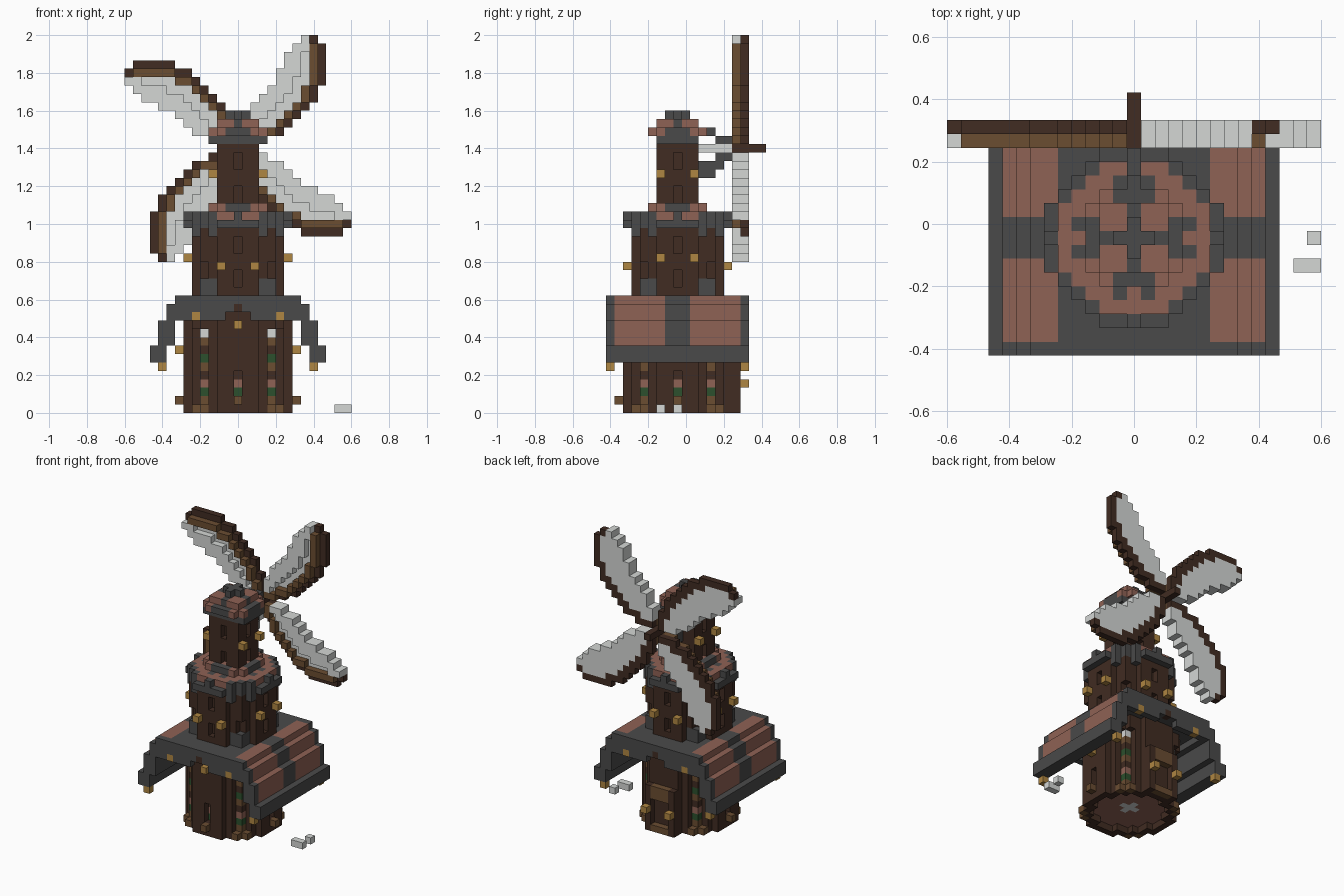
import bpy
import bmesh
from mathutils import Vector

if "Cube" in bpy.data.objects:
    bpy.data.objects.remove(bpy.data.objects["Cube"], do_unlink=True)

V = 2 / 45      # edge of one block
CY = -1         # tower axis along y, in blocks
COLOURS = {
    "dark_wood": (0.052, 0.025, 0.016),
    "light_wood": (0.145, 0.074, 0.031),
    "slate": (0.068, 0.068, 0.068),
    "clay": (0.275, 0.122, 0.09),
    "canvas": (0.66, 0.68, 0.665),
    "lamp_gold": (0.43, 0.24, 0.054),
    "leaf": (0.025, 0.08, 0.026),
}
NAMES = list(COLOURS)
MATS = []
for name, rgb in COLOURS.items():
    m = bpy.data.materials.new(name)
    m.use_nodes = True
    m.diffuse_color = (*rgb, 1)
    bsdf = next(n for n in m.node_tree.nodes if n.type == "BSDF_PRINCIPLED")
    bsdf.inputs["Base Color"].default_value = (*rgb, 1)
    bsdf.inputs["Roughness"].default_value = 0.9
    MATS.append(m)

DIRS = [Vector(d) for d in ((1, 0, 0), (-1, 0, 0), (0, 1, 0), (0, -1, 0), (0, 0, 1), (0, 0, -1))]


def make(name, blocks):
    """Turn a dict of block position -> colour into one mesh of outer faces."""
    bm = bmesh.new()
    for pos, colour in blocks.items():
        c = Vector(pos)
        for n in DIRS:
            if tuple(int(a) for a in c + n) in blocks:
                continue
            u = Vector((n.y, n.z, n.x))
            w = n.cross(u)
            quad = [c + (n + u * a + w * b) / 2 for a, b in ((-1, -1), (1, -1), (1, 1), (-1, 1))]
            f = bm.faces.new([bm.verts.new((q + Vector((0, 0, 0.5))) * V) for q in quad])
            f.material_index = NAMES.index(colour)
    bmesh.ops.remove_doubles(bm, verts=bm.verts, dist=V * 0.01)
    me = bpy.data.meshes.new(name)
    bm.to_mesh(me)
    bm.free()
    for m in MATS:
        me.materials.append(m)
    ob = bpy.data.objects.new(name, me)
    bpy.context.collection.objects.link(ob)


def box(b, xs, ys, zs, colour):
    for i in range(xs[0], xs[1] + 1):
        for j in range(ys[0], ys[1] + 1):
            for k in range(zs[0], zs[1] + 1):
                b[i, j, k] = colour


def disc(b, r2, zs, colour, inner=-1):
    """Stepped round layer about the tower axis."""
    for i in range(-7, 8):
        for d in range(-7, 8):
            if inner < i * i + d * d <= r2:
                for k in range(zs[0], zs[1] + 1):
                    b[i, d + CY, k] = colour


def side(s, t, d, k):
    """Block on side s, t along the wall and d out from the axis."""
    x, y = ((t, -d), (d, t), (-t, d), (-d, -t))[s]
    return x, y + CY, k


# Lower tower: raised clay floor, flower windows on the sides and corners
base, planters = {}, {}
disc(base, 41, (0, 0), "dark_wood", 26)
disc(base, 41, (1, 12), "dark_wood")
disc(base, 26, (1, 1), "clay")
disc(base, 1, (1, 1), "canvas")
for s in range(4):
    corner = {1: "light_wood", 2: "leaf", 3: "clay", 5: "light_wood", 6: "leaf",
              8: "light_wood", 9: "canvas"}
    for k in range(1, 10):
        base[side(s, 4, 4, k)] = corner.get(k, "dark_wood")
        for t in (-4, 4):
            del base[side(s, t, 5, k)]
    for t in (-4, 4):
        base[side(s, t, 5, 0)] = "light_wood"
    if s != 2:
        for k, colour in ((2, "leaf"), (3, "clay"), (4, "dark_wood")):
            del base[side(s, 0, 6, k)]
            base[side(s, 0, 5, k)] = colour
        planters[side(s, 0, 7, 1)] = "light_wood"
make("lower_tower", base)
make("planters", planters)

# Door and porch on the back
door = {}
for x in (-2, 2):
    box(door, (x, x), (6, 6), (0, 6), "dark_wood")
box(door, (-1, 1), (6, 6), (5, 6), "light_wood")
box(door, (-1, 1), (6, 6), (0, 0), "light_wood")
make("door_frame", door)

# Wide gable roof with tiled slopes, slate frame and slate lining
roof = {}
SLOPE = {10: (6, 7), 9: (6, 10), 8: (8, 12), 7: (11, 13)}
TILE_FROM = {9: 8, 8: 11, 7: 13, 6: 13}
for i in range(-10, 11):
    for j in range(-9, 8):
        lo, hi = SLOPE.get(abs(i), (12, 13))
        tiled = abs(i) in TILE_FROM and j not in (-9, 7) and not -2 <= j <= 0
        for k in range(lo, hi + 1):
            if k < 13 and i * i + (j - CY) ** 2 <= 41:
                continue
            roof[i, j, k] = "clay" if tiled and k >= TILE_FROM[abs(i)] else "slate"
for j in (-9, 7):
    for i in (-6, -4, -3, -2, 2, 3, 4, 6):
        roof[i, j, 11] = "slate"
    roof[0, j, 12] = "dark_wood"
make("main_roof", roof)

# Middle tower with slot windows, slate feet and brackets
mid = {}
disc(mid, 29, (14, 21), "dark_wood")
for s in range(4):
    for k in (15, 16, 19, 20):
        del mid[side(s, 0, 5, k)]
    for k in range(18, 22):
        mid[side(s, 4, 4, k)] = "dark_wood"
    for t in (-3, 3):
        for k in (14, 15):
            mid[side(s, t, 4, k)] = "slate"
            mid[side(s, t + t // 3, 4, k)] = "slate"
        mid[side(s, t, 4, 21)] = "slate"
        mid[side(s, t, 5, 21)] = "slate"
make("middle_tower", mid)

# Balcony with clay floor and battlements
balcony = {}
disc(balcony, 40, (22, 22), "slate")
disc(balcony, 30, (23, 23), "clay")
for i, j, k in list(balcony):
    a, b = sorted((abs(i), abs(j - CY)))
    if k == 22 and a * a + b * b > 30 and (a == 0 or a >= 3):
        balcony[i, j, 23] = "slate"
for s in range(4):
    for t in (-1, 1):
        balcony[side(s, t, 4, 23)] = "slate"
disc(balcony, 13, (24, 24), "clay")
for s in range(4):
    for t in (-1, 0, 1):
        balcony[side(s, t, 3, 24)] = "slate"
make("balcony", balcony)

# Upper tower with slot windows
upper = {}
box(upper, (-2, 2), (CY - 2, CY + 2), (25, 31), "dark_wood")
for s in range(4):
    for k in (25, 26, 29, 30):
        del upper[side(s, 0, 2, k)]
make("upper_tower", upper)

# Stepped cap
cap = {}
box(cap, (-3, 3), (CY - 2, CY + 2), (32, 32), "slate")
disc(cap, 13, (33, 33), "clay")
box(cap, (-2, 2), (CY - 2, CY + 2), (34, 34), "clay")
disc(cap, 1, (35, 35), "slate")
for s in range(4):
    for t in (-1, 0, 1):
        cap[side(s, t, 3, 33)] = "slate"
    for d in (1, 2):
        cap[side(s, 0, d, 34)] = "slate"
make("cap", cap)

# Axle, hub and curved bracket
axle = {}
box(axle, (0, 0), (2, 5), (31, 31), "canvas")
box(axle, (0, 0), (6, 9), (31, 31), "dark_wood")
make("axle", axle)
bracket = {}
box(bracket, (0, 0), (3, 3), (33, 33), "slate")
box(bracket, (0, 0), (4, 5), (32, 32), "slate")
box(bracket, (0, 0), (4, 5), (30, 30), "slate")
box(bracket, (0, 0), (2, 4), (29, 29), "slate")
box(bracket, (0, 0), (2, 3), (28, 28), "slate")
make("axle_bracket", bracket)

# Four curved sails: dark spine behind a light batten, canvas with a raised inner edge
SPINE = [0, 3, 5, 6, 7, 8, 9, 9, 10, 10, 10, 10, 10, 9]
INNER = [0, 1, 1, 1, 2, 2, 3, 4, 5, 5, 6, 6, 7, 8]
for q in range(4):
    sail = {}
    for r in range(1, len(SPINE)):
        hi = SPINE[r]
        lo = max(1, min(hi, SPINE[r - 1]))
        for x in range(INNER[r], hi + 1):
            px, pz = ((x, r), (r, -x), (-x, -r), (-r, x))[q]
            sail[px, 7, 31 + pz] = "dark_wood" if x >= lo else "canvas"
            if x < hi and x >= min(lo, hi - 1) and r < len(SPINE) - 1:
                sail[px, 6, 31 + pz] = "light_wood"
            elif x < (INNER[r] + lo) / 2:
                sail[px, 6, 31 + pz] = "canvas"
    make("sail_%d" % (q + 1), sail)

# Lanterns, mirrored left and right
lamps = {(0, -8, 10): "lamp_gold"}
for x, y, z in ((9, -9, 5), (9, 7, 5), (2, 7, 3), (7, -1, 7), (5, -9, 11), (5, 7, 11),
                (6, -3, 18), (6, 1, 18), (2, -7, 17), (2, 5, 17), (3, -3, 28), (3, 1, 28)):
    for sx in (-x, x):
        lamps[sx, y, z] = "lamp_gold"
make("lanterns", lamps)

# Loose stones on the ground
stones = {(13, -1, 0): "canvas"}
box(stones, (12, 13), (-3, -3), (0, 0), "canvas")
make("loose_stones", stones)
